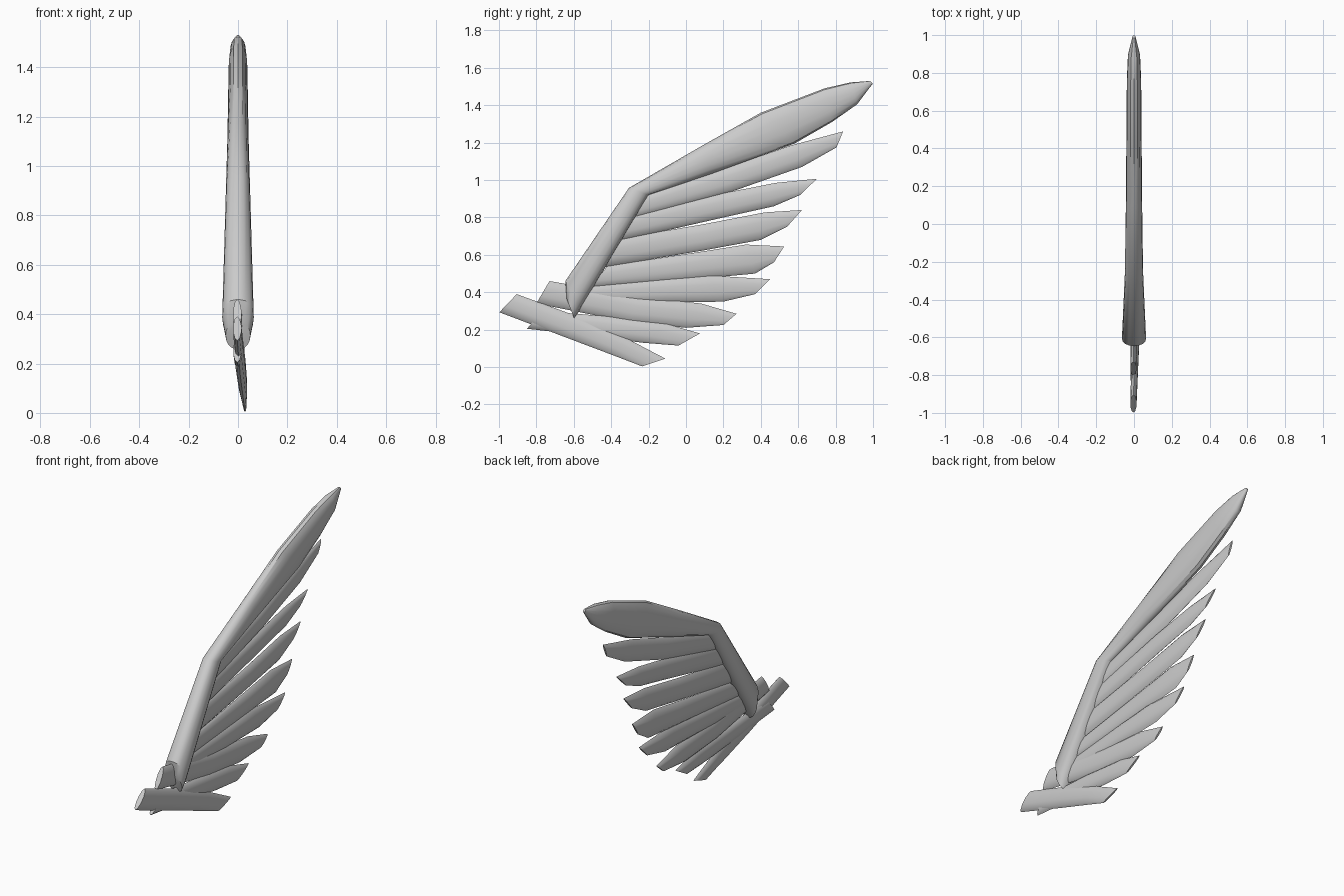
import bpy, bmesh, math
from mathutils import Vector


def loft(name, stations, sides, power):
    """Skin rounded sections; station = upper (y,z), lower (y,z), half thickness, x offset."""
    bm = bmesh.new()
    rings = []
    for (y0, z0), (y1, z1), t, x in stations:
        a, b = Vector((x, y0, z0)), Vector((x, y1, z1))
        ring = []
        for i in range(sides):
            ang = 2 * math.pi * i / sides
            c, s = math.cos(ang), math.sin(ang)
            p = (a + b) / 2 + (a - b) / 2 * c
            p.x += t * math.copysign(abs(s) ** power, s)
            ring.append(bm.verts.new(p))
        rings.append(ring)
    for r, q in zip(rings, rings[1:]):
        for i in range(sides):
            j = (i + 1) % sides
            bm.faces.new((r[i], r[j], q[j], q[i]))
    bm.faces.new(rings[0][::-1])
    bm.faces.new(rings[-1])
    bmesh.ops.recalc_face_normals(bm, faces=bm.faces)
    me = bpy.data.meshes.new(name)
    bm.to_mesh(me)
    bm.free()
    ob = bpy.data.objects.new(name, me)
    bpy.context.collection.objects.link(ob)
    bpy.context.view_layer.objects.active = ob
    ob.select_set(True)
    bpy.ops.object.shade_smooth_by_angle(angle=math.radians(35))
    ob.select_set(False)
    return ob


# Thick leading arm, bent at the elbow and running out into the longest feather
loft("wing_arm", [
    ((-0.64, 0.37), (-0.597, 0.258), 0.050, 0),
    ((-0.645, 0.46), (-0.565, 0.31), 0.064, 0),
    ((-0.305, 0.958), (-0.20, 0.92), 0.048, 0),
    ((0.08, 1.18), (0.14, 1.035), 0.043, 0),
    ((0.40, 1.36), (0.58, 1.195), 0.040, 0),
    ((0.74, 1.49), (0.78, 1.31), 0.038, 0),
    ((0.88, 1.522), (0.915, 1.405), 0.032, 0),
    ((0.985, 1.53), (0.998, 1.515), 0.008, 0),
], 16, 0.8)

# Feathers: root, middle, shoulder and slanted tip, as (upper, lower) edge points
feathers = [
    [((-0.22, 0.92), (-0.28, 0.79)), ((0.2, 1.06), (0.25, 0.94)),
     ((0.56, 1.185), (0.62, 1.07)), ((0.84, 1.26), (0.805, 1.175))],
    [((-0.27, 0.82), (-0.37, 0.67)), ((0.2, 0.93), (0.2, 0.80)),
     ((0.48, 0.985), (0.47, 0.86)), ((0.70, 1.007), (0.61, 0.92))],
    [((-0.34, 0.69), (-0.46, 0.53)), ((0.1, 0.765), (0.1, 0.625)),
     ((0.42, 0.827), (0.40, 0.68)), ((0.62, 0.84), (0.54, 0.75))],
    [((-0.42, 0.54), (-0.52, 0.42)), ((0.1, 0.62), (0.1, 0.475)),
     ((0.32, 0.655), (0.37, 0.50)), ((0.525, 0.645), (0.47, 0.56))],
    [((-0.50, 0.44), (-0.57, 0.33)), ((-0.1, 0.475), (-0.1, 0.345)),
     ((0.12, 0.49), (0.20, 0.35)), ((0.45, 0.47), (0.37, 0.39))],
    [((-0.73, 0.46), (-0.80, 0.34)), ((-0.25, 0.375), (-0.30, 0.24)),
     ((0.08, 0.34), (0.0, 0.21)), ((0.27, 0.285), (0.20, 0.225))],
    [((-0.77, 0.30), (-0.85, 0.205)), ((-0.40, 0.27), (-0.50, 0.165)),
     ((-0.10, 0.23), (-0.23, 0.13)), ((0.075, 0.18), (-0.04, 0.115))],
    [((-0.905, 0.39), (-0.998, 0.293)), ((-0.55, 0.26), (-0.62, 0.15)),
     ((-0.32, 0.155), (-0.40, 0.067)), ((-0.11, 0.045), (-0.235, 0.004))],
]
for n, edges in enumerate(feathers):
    tip_x = -0.022 + 0.05 * n / 7
    rows = []
    for (up, low), t, k in zip(edges, (0.017, 0.021, 0.018, 0.006), (0, 0.4, 0.75, 1)):
        rows.append((up, low, t, -0.003 + (tip_x + 0.003) * k))
    loft(f"feather_{n + 1}", rows, 10, 1.0)
